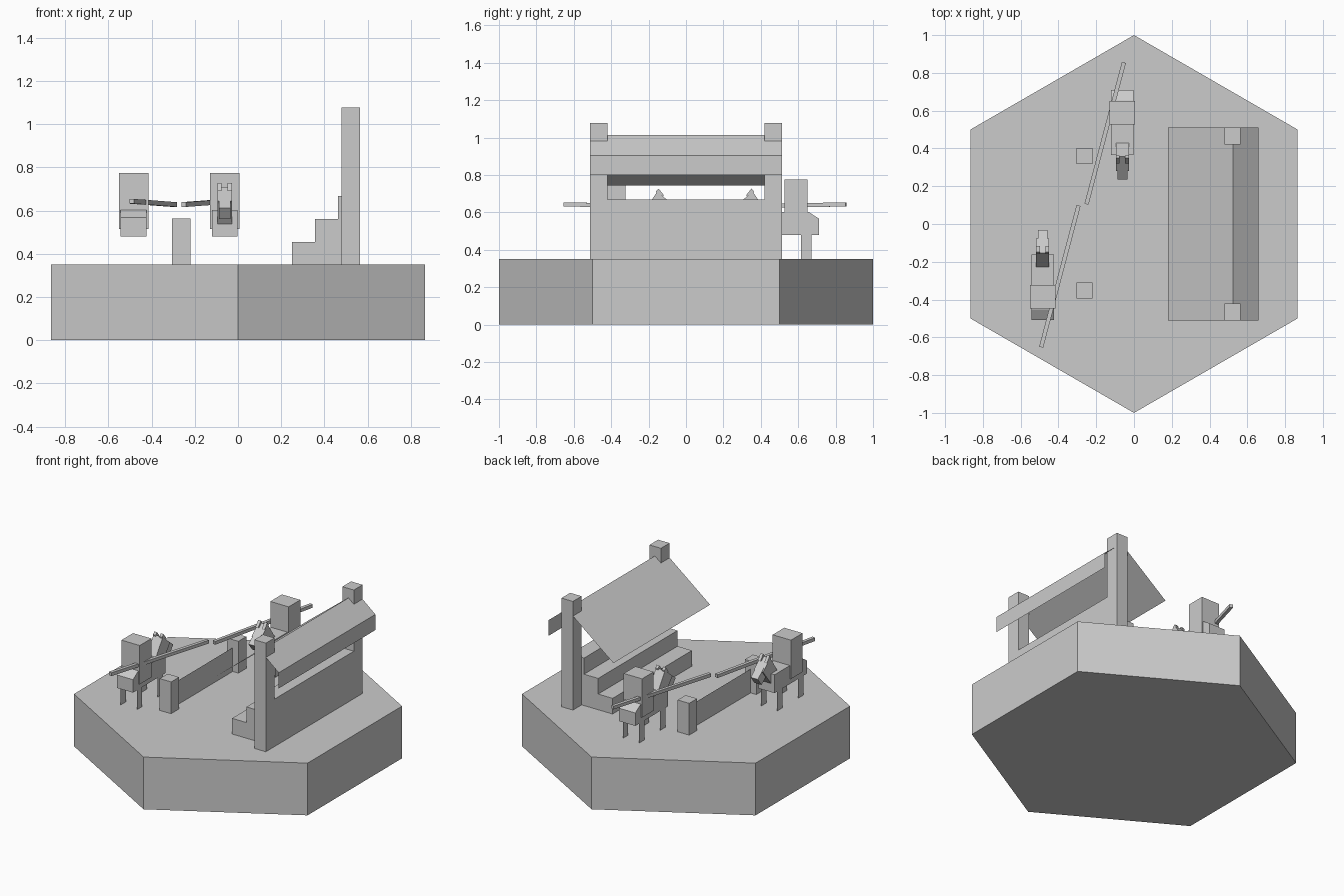
import bpy, bmesh, math
from mathutils import Matrix, Vector

if "Cube" in bpy.data.objects:
    bpy.data.objects.remove(bpy.data.objects["Cube"])

G = 0.35  # ground level on top of the tile


def finish(name, bm, matrix=None):
    if matrix:
        bm.transform(matrix)
    me = bpy.data.meshes.new(name)
    bm.to_mesh(me)
    bm.free()
    ob = bpy.data.objects.new(name, me)
    bpy.context.collection.objects.link(ob)
    return ob


def box(name, x0, x1, y0, y1, z0, z1, matrix=None):
    bm = bmesh.new()
    bmesh.ops.create_cube(bm, size=1)
    for v in bm.verts:
        v.co = Vector(((x0 + x1) / 2 + v.co.x * (x1 - x0),
                       (y0 + y1) / 2 + v.co.y * (y1 - y0),
                       (z0 + z1) / 2 + v.co.z * (z1 - z0)))
    return finish(name, bm, matrix)


def extrude(name, points, a, b, axis, matrix=None):
    """Closed profile extruded along x (points are y,z) or y (points are x,z)."""
    bm = bmesh.new()
    vs = [bm.verts.new((a, p, z) if axis == 'x' else (p, a, z)) for p, z in points]
    f = bm.faces.new(vs)
    r = bmesh.ops.extrude_face_region(bm, geom=[f])
    d = Vector((b - a, 0, 0)) if axis == 'x' else Vector((0, b - a, 0))
    bmesh.ops.translate(bm, vec=d, verts=[g for g in r['geom'] if isinstance(g, bmesh.types.BMVert)])
    bmesh.ops.recalc_face_normals(bm, faces=bm.faces)
    return finish(name, bm, matrix)


def sheet(name, quads, matrix=None):
    """Thin single-layer panels."""
    bm = bmesh.new()
    for q in quads:
        bm.faces.new([bm.verts.new(p) for p in q])
    bmesh.ops.remove_doubles(bm, verts=bm.verts, dist=1e-4)
    return finish(name, bm, matrix)


# hexagonal ground tile
bm = bmesh.new()
bmesh.ops.create_cone(bm, cap_ends=True, segments=6, radius1=1, radius2=1, depth=G)
xs = max(v.co.x for v in bm.verts)
turn = Matrix.Rotation(math.pi / 6 if xs > 0.9 else 0, 4, 'Z')
finish("hex_tile", bm, Matrix.Translation((0, 0, G / 2)) @ turn)

# stepped seating and the roof posts
extrude("grandstand_steps",
        [(0.25, G), (0.25, 0.455), (0.357, 0.455), (0.357, 0.56), (0.462, 0.56),
         (0.462, 0.668), (0.565, 0.668), (0.565, G)], -0.42, 0.42, 'y')
for i, s in enumerate((-1, 1)):
    y0, y1 = sorted((s * 0.42, s * 0.512))
    box(f"roof_post_{i}", 0.48, 0.565, y0, y1, G, 1.078)

# cloth roof: long front slope, short back slope, hanging flap
line = [(0.18, 0.745), (0.525, 1.015), (0.66, 0.905), (0.66, 0.80)]
R = 0.512
sheet("cloth_roof", [[(a[0], -R, a[1]), (b[0], -R, b[1]), (b[0], R, b[1]), (a[0], R, a[1])]
                     for a, b in zip(line, line[1:])])

# tilt barrier
for i, y in enumerate((-0.352, 0.36)):
    box(f"barrier_post_{i}", -0.305, -0.22, y - 0.042, y + 0.042, G, 0.563)
sheet("barrier_panel", [[(-0.262, -0.31, G), (-0.262, 0.32, G), (-0.262, 0.32, 0.51), (-0.262, -0.31, 0.51)]])


def mounted_rider(tag, M):
    """Horse facing -y with rider and lance, local origin at its centre line."""
    extrude("horse_body_" + tag,
            [(0.365, 0.48), (0.71, 0.48), (0.71, 0.567), (0.655, 0.603), (0.365, 0.603)],
            -0.06, 0.06, 'x', M)
    extrude("horse_neck_" + tag,
            [(0.375, 0.525), (0.435, 0.595), (0.357, 0.71), (0.28, 0.645)],
            -0.034, 0.034, 'x', M)
    extrude("horse_head_" + tag,
            [(0.345, 0.70), (0.235, 0.612), (0.275, 0.56), (0.34, 0.61)],
            -0.026, 0.026, 'x', M)
    box("rider_" + tag, -0.068, 0.068, 0.527, 0.65, 0.515, 0.775, M)
    for s in (-1, 1):
        x0, x1 = sorted((s * 0.014, s * 0.034))
        extrude(f"horse_ear_{tag}_{s}", [(0.32, 0.69), (0.36, 0.69), (0.363, 0.712), (0.35, 0.728)], x0, x1, 'x', M)
        x = s * 0.06
        for j, y in enumerate((0.42, 0.642)):
            sheet(f"horse_leg_{tag}_{s}_{j}", [[(x, y - 0.028, G), (x, y + 0.028, G),
                                               (x, y + 0.028, 0.48), (x, y - 0.028, 0.48)]], M)
    # lance, a long square rod crossing towards the barrier
    a, b = Vector((0.008, 0.855, 0.643)), Vector((-0.19, 0.105, 0.628))
    d = b - a
    L = Matrix.Translation((a + b) / 2) @ d.to_track_quat('Y', 'Z').to_matrix().to_4x4()
    box("lance_" + tag, -0.011, 0.011, -d.length / 2, d.length / 2, -0.011, 0.011, M @ L)


# second rider is the first turned half way round the barrier centre
far = Matrix.Translation((-0.0615, 0, 0))
pivot = Matrix.Translation((-0.2725, 0.1015, 0))
mounted_rider("far", far)
mounted_rider("near", pivot @ Matrix.Rotation(math.pi, 4, 'Z') @ pivot.inverted() @ far)
